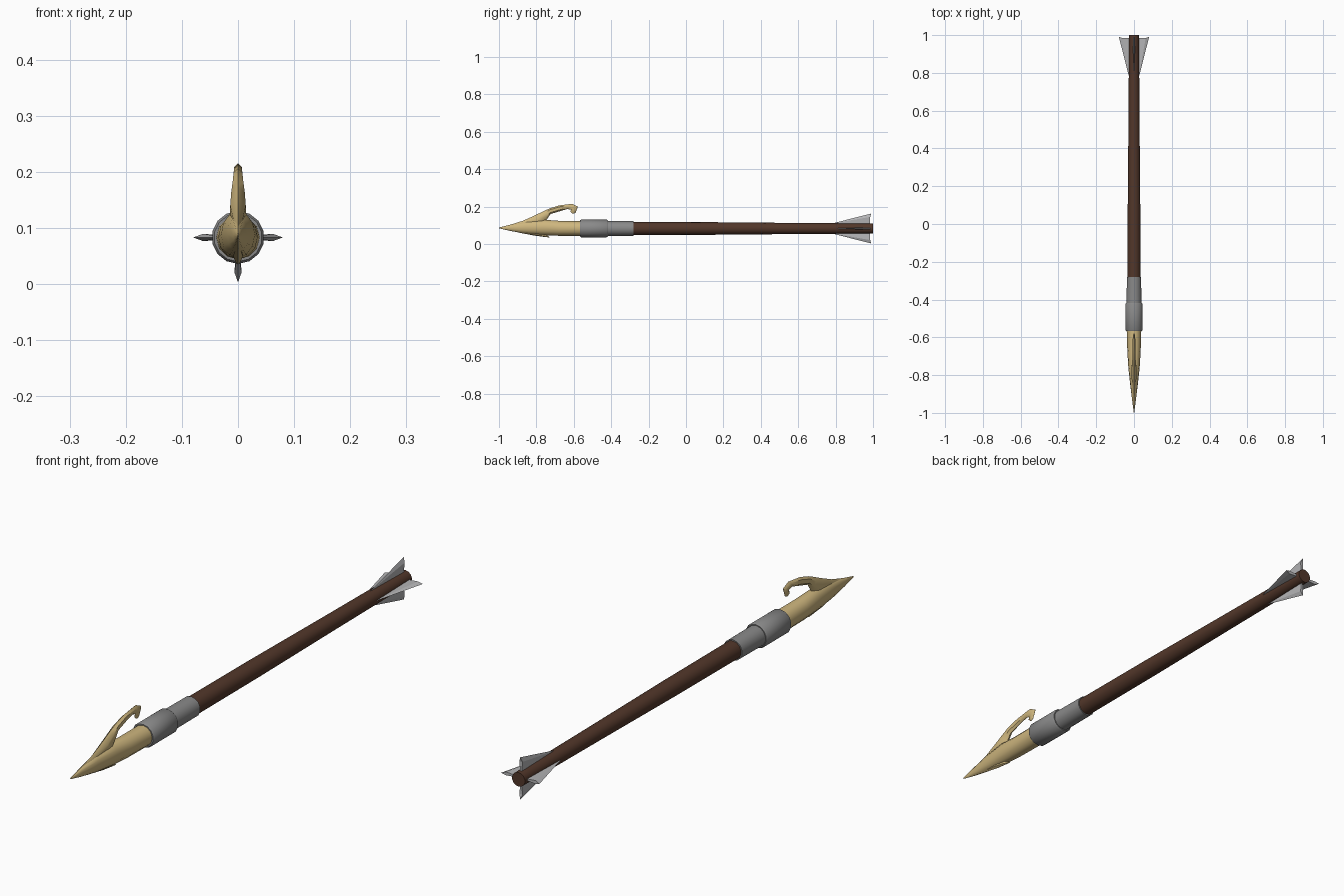
import bpy, bmesh, math
from mathutils import Vector, Matrix

if "Cube" in bpy.data.objects:
    bpy.data.objects.remove(bpy.data.objects["Cube"])

AXIS_Z = 0.083  # height of the shaft centre line


def material(name, rgb):
    m = bpy.data.materials.new(name)
    m.diffuse_color = (*rgb, 1)
    m.use_nodes = True
    m.node_tree.nodes["Principled BSDF"].inputs["Base Color"].default_value = m.diffuse_color
    return m


BONE = material("bone", (0.62, 0.47, 0.21))
WOOD = material("dark wood", (0.085, 0.038, 0.023))
STEEL = material("grey metal", (0.25, 0.25, 0.25))
VANE = material("light grey vane", (0.46, 0.46, 0.47))


def finish(bm, name, mat, angle=None):
    bmesh.ops.recalc_face_normals(bm, faces=bm.faces)
    me = bpy.data.meshes.new(name)
    bm.to_mesh(me)
    bm.free()
    me.materials.append(mat)
    ob = bpy.data.objects.new(name, me)
    bpy.context.collection.objects.link(ob)
    if angle:
        bpy.ops.object.select_all(action='DESELECT')
        ob.select_set(True)
        bpy.context.view_layer.objects.active = ob
        bpy.ops.object.shade_smooth_by_angle(angle=math.radians(angle))
    return ob


def loft(name, sections, sides, mat, angle=40):
    """Skin elliptical sections given as (top y, top z, bottom y, bottom z, half width)."""
    bm = bmesh.new()
    rings = []
    for ty, tz, by, bz, w in sections:
        top, bot = Vector((0, ty, tz)), Vector((0, by, bz))
        mid, up = (top + bot) / 2, (top - bot) / 2
        ring = []
        for i in range(sides):
            a = 2 * math.pi * i / sides
            ring.append(bm.verts.new(mid + up * math.cos(a) + Vector((w * math.sin(a), 0, 0))))
        rings.append(ring)
    for r, s in zip(rings, rings[1:]):
        for i in range(sides):
            j = (i + 1) % sides
            bm.faces.new((r[i], r[j], s[j], s[i]))
    bm.faces.new(rings[0])
    bm.faces.new(rings[-1])
    return finish(bm, name, mat, angle)


def rod(name, profile, mat, sides=14):
    """Round part along y from (y, radius) pairs."""
    return loft(name, [(y, AXIS_Z + r, y, AXIS_Z - r, r) for y, r in profile], sides, mat)


# wooden shaft, slightly tapered to the rear
rod("shaft", [(-0.32, 0.035), (0.1, 0.034), (0.55, 0.030), (1.0, 0.027)], WOOD)

# stepped metal socket
rod("socket_front", [(-0.567, 0.043), (-0.561, 0.047), (-0.424, 0.047), (-0.418, 0.043)], STEEL)
rod("socket_rear", [(-0.44, 0.040), (-0.28, 0.039)], STEEL)

# bone point
loft("spear_point", [
    (-1.0, 0.088, -1.0, 0.084, 0.001),
    (-0.94, 0.103, -0.94, 0.070, 0.009),
    (-0.86, 0.120, -0.86, 0.056, 0.019),
    (-0.76, 0.130, -0.76, 0.047, 0.030),
    (-0.68, 0.124, -0.68, 0.044, 0.035),
    (-0.55, 0.122, -0.55, 0.044, 0.039)], 12, BONE)

# curled barb rising from the point
loft("barb", [
    (-0.95, 0.100, -0.93, 0.085, 0.003),
    (-0.87, 0.125, -0.84, 0.090, 0.010),
    (-0.81, 0.152, -0.765, 0.105, 0.016),
    (-0.765, 0.174, -0.745, 0.130, 0.014),
    (-0.73, 0.190, -0.725, 0.160, 0.011),
    (-0.68, 0.206, -0.675, 0.175, 0.009),
    (-0.61, 0.215, -0.635, 0.187, 0.008),
    (-0.578, 0.200, -0.615, 0.183, 0.007),
    (-0.590, 0.168, -0.618, 0.172, 0.005),
    (-0.600, 0.162, -0.608, 0.163, 0.002)], 6, BONE, 45)

# small spur underneath the point
loft("lower_spur", [
    (-0.90, 0.075, -0.90, 0.062, 0.003),
    (-0.80, 0.065, -0.81, 0.045, 0.010),
    (-0.755, 0.055, -0.765, 0.039, 0.007),
    (-0.730, 0.037, -0.731, 0.035, 0.002)], 6, BONE, 45)

# four ridged triangular vanes at the tail
for k, side in enumerate(("right", "top", "left", "bottom")):
    bm = bmesh.new()
    tip = bm.verts.new((0.024, 0.77, 0))
    outer = bm.verts.new((0.08, 0.99, 0))
    ridge = [bm.verts.new((0.062, 0.985, s * 0.0065)) for s in (1, -1)]
    root = [bm.verts.new((0.018, 0.985, s * 0.003)) for s in (1, -1)]
    for r, c in zip(ridge, root):
        bm.faces.new((tip, outer, r))
        bm.faces.new((tip, r, c))
    bm.faces.new((outer, *ridge))
    bm.faces.new((ridge[0], ridge[1], root[1], root[0]))
    bm.faces.new((tip, *root))
    turn = Matrix.Translation((0, 0, AXIS_Z)) @ Matrix.Rotation(-k * math.pi / 2, 4, 'Y')
    bmesh.ops.transform(bm, matrix=turn, verts=bm.verts)
    finish(bm, "vane_" + side, VANE)
